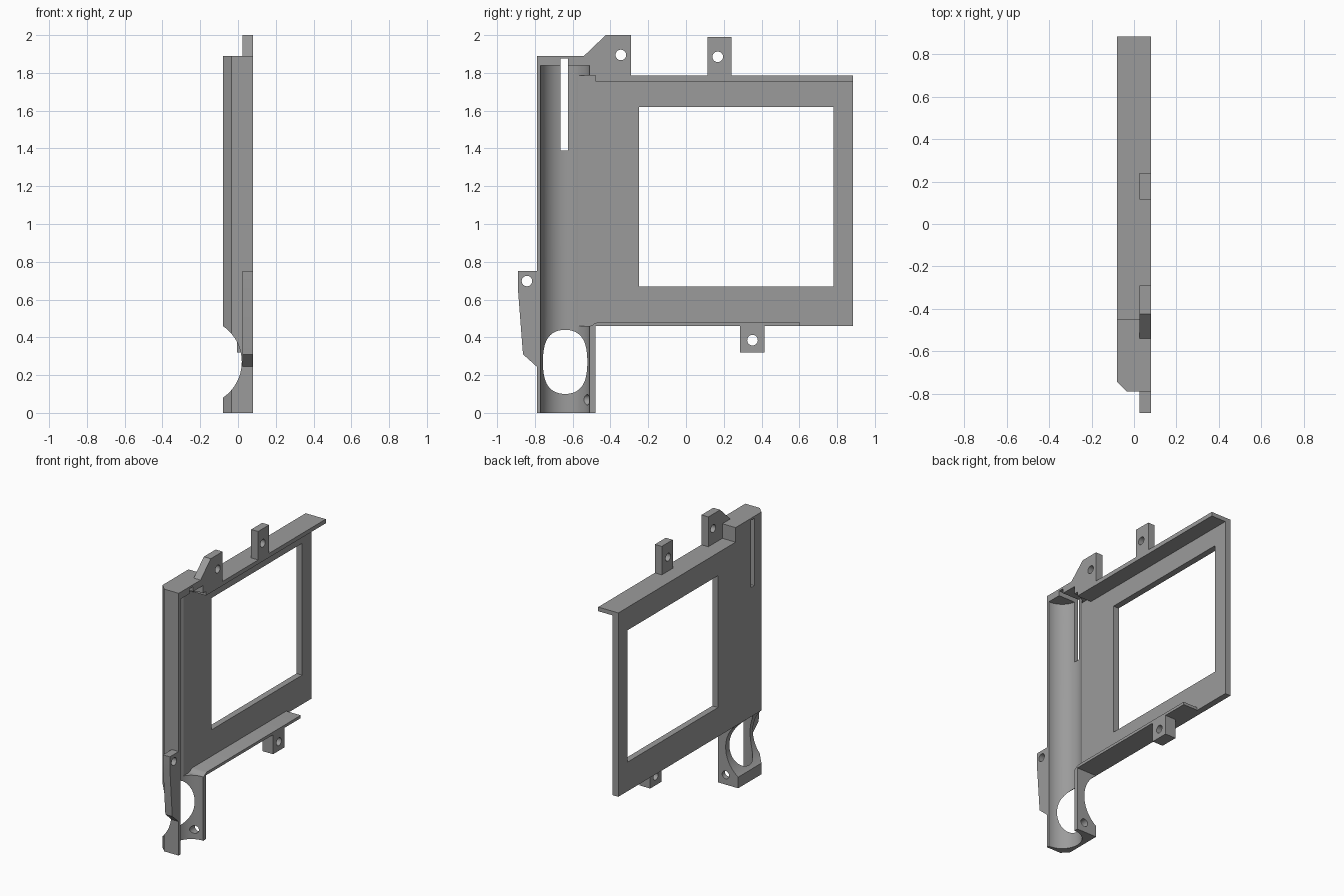
import bpy, bmesh, math

if "Cube" in bpy.data.objects:
    bpy.data.objects.remove(bpy.data.objects["Cube"])

grey = bpy.data.materials.new("mid grey")
grey.diffuse_color = (0.33, 0.33, 0.33, 1)
grey.use_nodes = True
grey.node_tree.nodes["Principled BSDF"].inputs["Base Color"].default_value = grey.diffuse_color

X0, X1 = -0.08, 0.08        # overall thickness
PLATE = -0.035              # inner face of the flat panel
TUBE_Y, TUBE_X, TUBE_R = -0.64, 0.075, 0.13


def prism(name, pts, axis, lo, hi):
    """Extrude a closed outline along an axis (x: y,z  y: x,z  z: x,y)."""
    place = {"x": lambda a, b, t: (t, a, b),
             "y": lambda a, b, t: (a, t, b),
             "z": lambda a, b, t: (a, b, t)}[axis]
    bm = bmesh.new()
    low = [bm.verts.new(place(a, b, lo)) for a, b in pts]
    high = [bm.verts.new(place(a, b, hi)) for a, b in pts]
    bm.faces.new(low)
    bm.faces.new(high)
    n = len(pts)
    for i in range(n):
        j = (i + 1) % n
        bm.faces.new((low[i], low[j], high[j], high[i]))
    bmesh.ops.recalc_face_normals(bm, faces=bm.faces)
    mesh = bpy.data.meshes.new(name)
    bm.to_mesh(mesh)
    bm.free()
    mesh.materials.append(grey)
    ob = bpy.data.objects.new(name, mesh)
    bpy.context.collection.objects.link(ob)
    return ob


def rect(a0, a1, b0, b1):
    return [(a0, b0), (a1, b0), (a1, b1), (a0, b1)]


def arc(ca, cb, r, start=0, end=360, n=48):
    steps = n if end - start == 360 else n + 1
    return [(ca + r * math.cos(math.radians(start + (end - start) * i / n)),
             cb + r * math.sin(math.radians(start + (end - start) * i / n)))
            for i in range(steps)]


def cut(ob, cutter):
    """Subtract the cutter and throw it away."""
    cutter.hide_render = True
    mod = ob.modifiers.new("cut", "BOOLEAN")
    mod.operation = "DIFFERENCE"
    mod.solver = "EXACT"
    mod.object = cutter
    bpy.context.view_layer.objects.active = ob
    bpy.ops.object.modifier_apply(modifier=mod.name)
    bpy.data.objects.remove(cutter)


def smooth(ob):
    bpy.ops.object.select_all(action="DESELECT")
    ob.select_set(True)
    bpy.context.view_layer.objects.active = ob
    bpy.ops.object.shade_smooth_by_angle(angle=math.radians(30))


# Frame: full-depth silhouette, then hollowed out
frame = prism("frame", [(-0.79, 0), (-0.48, 0), (-0.48, 0.46), (0.885, 0.46),
                        (0.885, 1.785), (-0.45, 1.785), (-0.45, 1.89),
                        (-0.79, 1.89)], "x", X0, X1)

# Pocket leaving a thin panel with top and bottom rims
cut(frame, prism("pocket", [(TUBE_Y, 0.46), (-0.51, 0.46), (-0.495, 0.465),
                            (-0.483, 0.475), (-0.465, 0.48), (0.6, 0.48),
                            (0.6, 0.4), (1, 0.4), (1, 1.755), (-0.48, 1.755),
                            (-0.48, 1.785), (TUBE_Y, 1.785)], "x", PLATE, 0.3))

# Round-bottomed channel along the upright, open at the foot
channel = [(0.3, TUBE_Y + TUBE_R)] + arc(TUBE_X, TUBE_Y, TUBE_R, 90, 270) \
    + [(0.3, TUBE_Y - TUBE_R)]
cut(frame, prism("channel", channel, "z", -0.2, 1.84))

# Large window and narrow slot
cut(frame, prism("window", rect(-0.25, 0.78, 0.67, 1.62), "x", -0.3, 0.3))
cut(frame, prism("slot", rect(-0.665, -0.625, 1.39, 1.875), "x", -0.3, 0.3))

# Round scoop across the foot, and the bevelled outer edge
cut(frame, prism("scoop", arc(-0.21, 0.27, 0.23, n=96), "y", -1, -0.4))
cut(frame, prism("edge_bevel", [(-0.035, -0.79), (-0.125, -0.70),
                                (-0.125, -0.88), (0.055, -0.88)], "z", -0.2, 2.2))

# Small hole through the side wall of the foot
cut(frame, prism("foot_hole", arc(0.02, 0.07, 0.028, n=24), "y", -0.56, -0.4))
smooth(frame)

# Mounting tabs: outline, hole centre, inner x
tabs = {
    "top_corner_tab": ([(-0.54, 1.89), (-0.45, 1.89), (-0.45, 1.785),
                        (-0.29, 1.785), (-0.29, 2.0), (-0.425, 2.0)],
                       (-0.345, 1.895), 0.025),
    "top_tab": (rect(0.115, 0.24, 1.785, 1.99), (0.168, 1.885), 0.025),
    "bottom_tab": (rect(0.285, 0.415, 0.32, 0.46), (0.352, 0.385), -0.005),
    "side_tab": ([(-0.79, 0.245), (-0.79, 0.75), (-0.89, 0.75), (-0.89, 0.66),
                  (-0.863, 0.31)], (-0.842, 0.698), 0.025),
}
for name, (outline, (hy, hz), inner) in tabs.items():
    tab = prism(name, outline, "x", inner, X1)
    cut(tab, prism("tab_hole", arc(hy, hz, 0.028, n=24), "x", -0.3, 0.3))
    smooth(tab)
